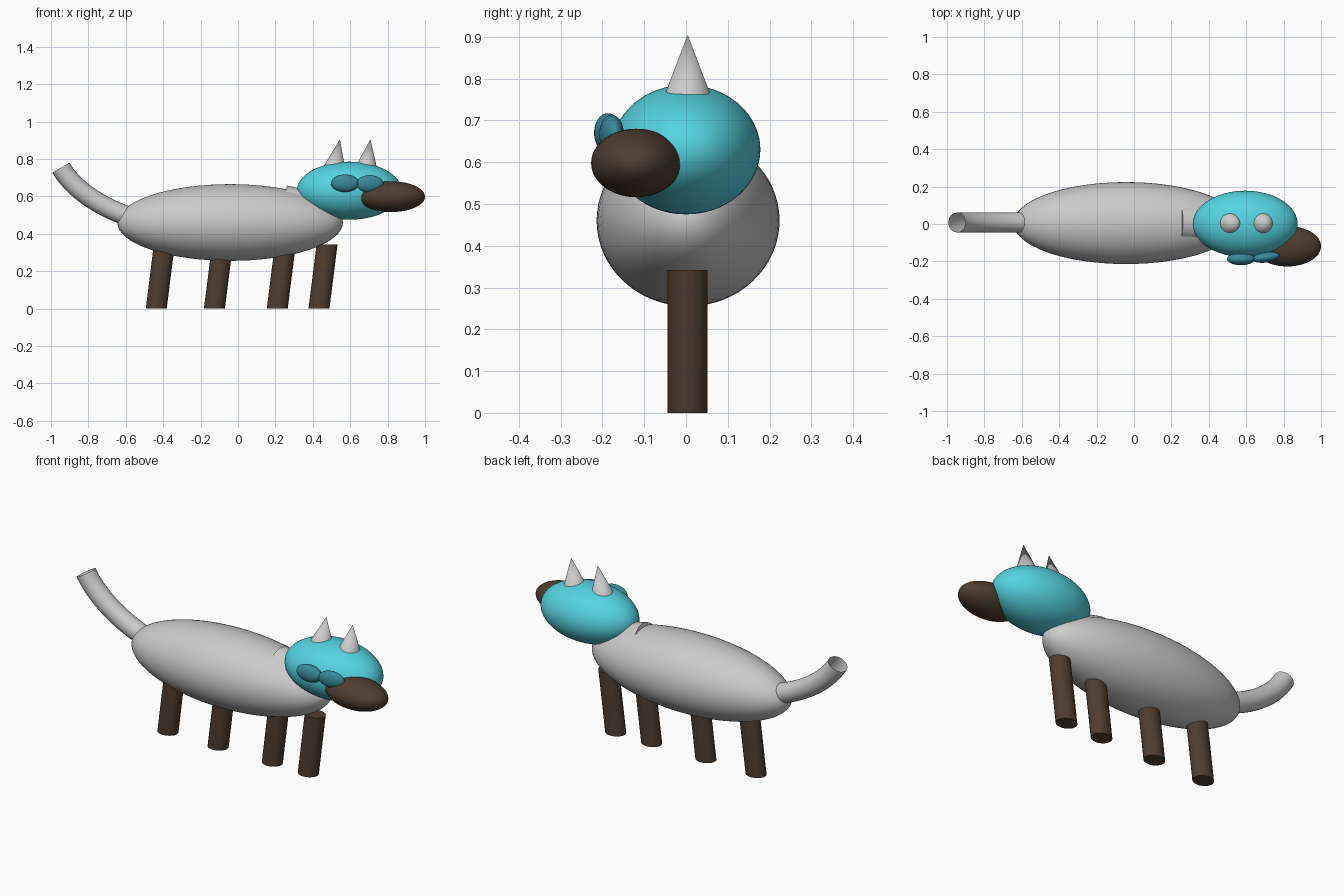
import bpy, math
from mathutils import Vector, Matrix

if "Cube" in bpy.data.objects:
    bpy.data.objects.remove(bpy.data.objects["Cube"])


def material(name, rgb):
    m = bpy.data.materials.new(name)
    m.diffuse_color = (*rgb, 1)
    m.use_nodes = True
    m.node_tree.nodes["Principled BSDF"].inputs["Base Color"].default_value = m.diffuse_color
    return m


CYAN = material("cyan", (0.09, 0.66, 0.75))
TEAL = material("teal", (0.04, 0.25, 0.33))
BROWN = material("brown", (0.075, 0.047, 0.03))


def finish(name, mat=None):
    o = bpy.context.object
    o.name = name
    if mat:
        o.data.materials.append(mat)
    bpy.ops.object.transform_apply(location=False, rotation=False, scale=True)
    bpy.ops.object.shade_smooth_by_angle(angle=math.radians(35))
    return o


def ellipsoid(name, loc, radii, mat=None, turn=0):
    bpy.ops.mesh.primitive_uv_sphere_add(segments=64, ring_count=32, radius=1, location=loc)
    o = bpy.context.object
    o.scale = radii
    o.rotation_euler.z = math.radians(turn)
    return finish(name, mat)


def tapered(name, start, end, r1, r2, mat=None):
    a, b = Vector(start), Vector(end)
    bpy.ops.mesh.primitive_cone_add(vertices=48, radius1=r1, radius2=r2,
                                    depth=(b - a).length, location=(a + b) / 2)
    bpy.context.object.rotation_euler = (b - a).to_track_quat('Z', 'Y').to_euler()
    return finish(name, mat)


# Body, head and snout
ellipsoid("body", (-0.042, 0.005, 0.46), (0.603, 0.219, 0.205))
ellipsoid("head", (0.595, 0, 0.63), (0.28, 0.178, 0.155), CYAN)
ellipsoid("snout", (0.82, -0.119, 0.598), (0.18, 0.108, 0.082), BROWN)

# Neck, mostly buried between body and head
tapered("neck", (0.24, 0.008, 0.56), (0.46, 0.005, 0.51), 0.1, 0.1)

# Eyes on the front side of the head
ellipsoid("left_eye", (0.572, -0.187, 0.67), (0.075, 0.033, 0.047), TEAL)
ellipsoid("right_eye", (0.705, -0.178, 0.667), (0.073, 0.028, 0.046), TEAL, 8)

# Ears
for name, x, lean in (("left_ear", 0.545, 0.03), ("right_ear", 0.708, 0.022)):
    tapered(name, (x - lean, 0.004, 0.745), (x, 0.004, 0.905), 0.061, 0)

# Leaning legs with level ends, made by shearing upright cylinders
for i, x in enumerate((-0.437, -0.126, 0.21, 0.433)):
    bpy.ops.mesh.primitive_cylinder_add(vertices=48, radius=1, depth=0.342,
                                        location=(x + 0.0215, 0.004, 0.171))
    leg = bpy.context.object
    leg.scale = (0.056, 0.048, 1)
    finish(f"leg_{i + 1}", BROWN)
    shear = Matrix.Identity(4)
    shear[0][2] = 0.126
    leg.data.transform(shear)

# Tail: open tube along a curve
curve = bpy.data.curves.new("tail", 'CURVE')
curve.dimensions = '3D'
curve.bevel_depth = 0.053
curve.bevel_resolution = 10
curve.resolution_u = 24
spline = curve.splines.new('BEZIER')
spline.bezier_points.add(1)
path = (((-0.45, 0.45), (-0.57, 0.488), (-0.72, 0.535)),
        ((-0.875, 0.63), (-0.947, 0.753), (-1.0, 0.85)))
for p, (left, mid, right) in zip(spline.bezier_points, path):
    p.handle_left_type = p.handle_right_type = 'FREE'
    p.handle_left = (left[0], 0.008, left[1])
    p.co = (mid[0], 0.008, mid[1])
    p.handle_right = (right[0], 0.008, right[1])
tail = bpy.data.objects.new("tail", curve)
bpy.context.collection.objects.link(tail)
bpy.ops.object.select_all(action='DESELECT')
tail.select_set(True)
bpy.context.view_layer.objects.active = tail
bpy.ops.object.convert(target='MESH')
bpy.ops.object.shade_smooth_by_angle(angle=math.radians(35))
